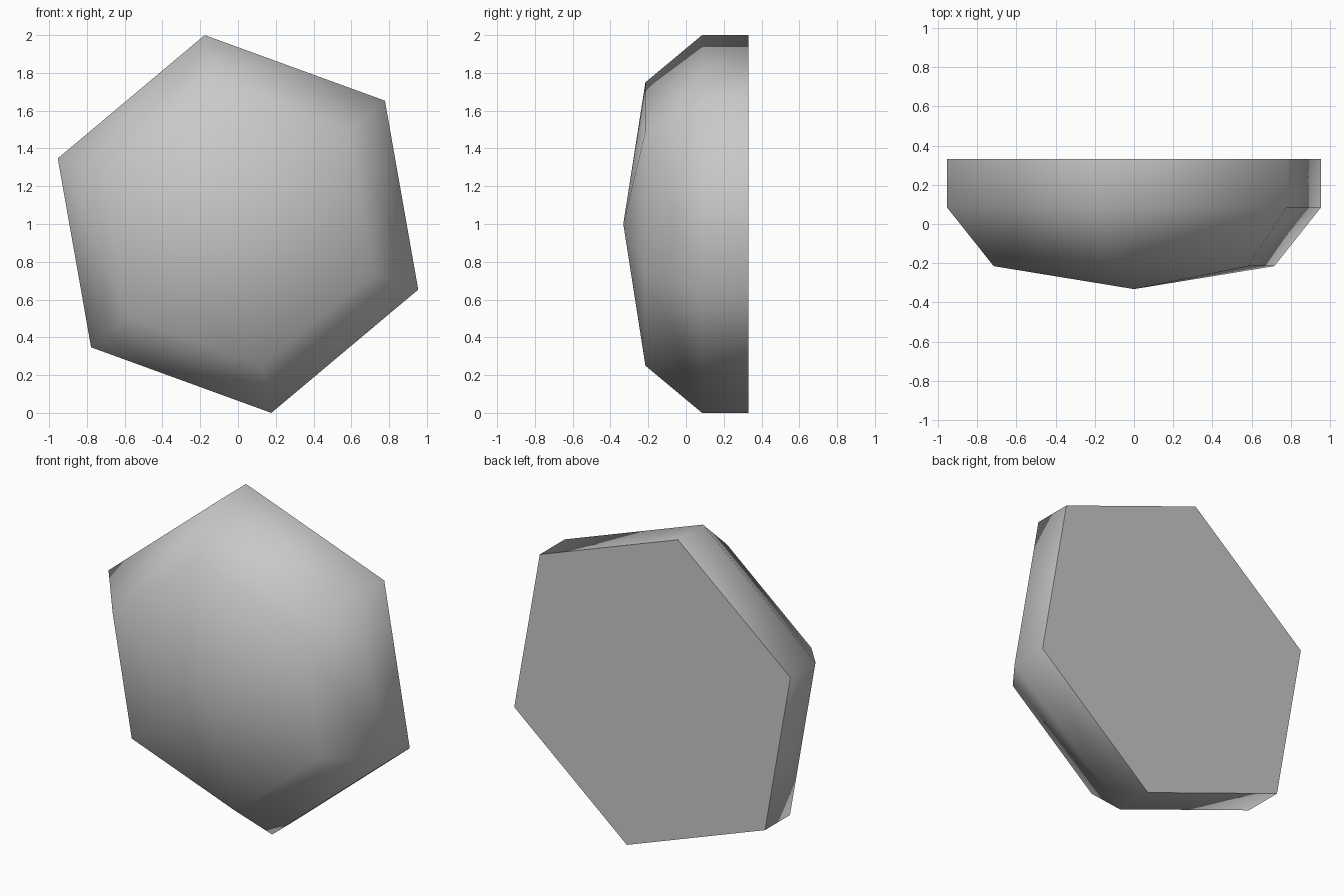
import bpy
import bmesh
from math import cos, sin, radians

cube = bpy.data.objects.get("Cube")
if cube:
    bpy.data.objects.remove(cube, do_unlink=True)

# Plain grey material
grey = bpy.data.materials.new("stone_grey")
grey.use_nodes = True
colour = (0.58, 0.58, 0.58, 1.0)
grey.diffuse_color = colour
grey.node_tree.nodes["Principled BSDF"].inputs["Base Color"].default_value = colour

SIDES = 6
TURN = radians(40)
RADIUS = 1.0154
# Profile from the flat back forward: (share of radius, y)
PROFILE = [(1.0, 0.332), (1.0, 0.085), (0.75, -0.215)]

bm = bmesh.new()


def ring(share, y):
    """One six-sided ring standing upright around the y axis."""
    angles = [TURN + radians(360 / SIDES) * i for i in range(SIDES)]
    r = RADIUS * share
    return [bm.verts.new((r * cos(a), y, 1 + r * sin(a))) for a in angles]


rings = [ring(*p) for p in PROFILE]
tip = bm.verts.new((0, -0.332, 1))

# Flat back, side bands and pointed front
bm.faces.new(rings[0])
for i in range(SIDES):
    j = (i + 1) % SIDES
    for a, b in zip(rings, rings[1:]):
        bm.faces.new((a[i], a[j], b[j], b[i]))
    bm.faces.new((rings[-1][i], rings[-1][j], tip))
bmesh.ops.recalc_face_normals(bm, faces=bm.faces)

mesh = bpy.data.meshes.new("hexagonal_dome")
bm.to_mesh(mesh)
bm.free()
mesh.materials.append(grey)
dome = bpy.data.objects.new("hexagonal_dome", mesh)
bpy.context.collection.objects.link(dome)

# Smooth shell, crisp rim around the flat back
bpy.ops.object.select_all(action="DESELECT")
dome.select_set(True)
bpy.context.view_layer.objects.active = dome
bpy.ops.object.shade_smooth_by_angle(angle=radians(75))
